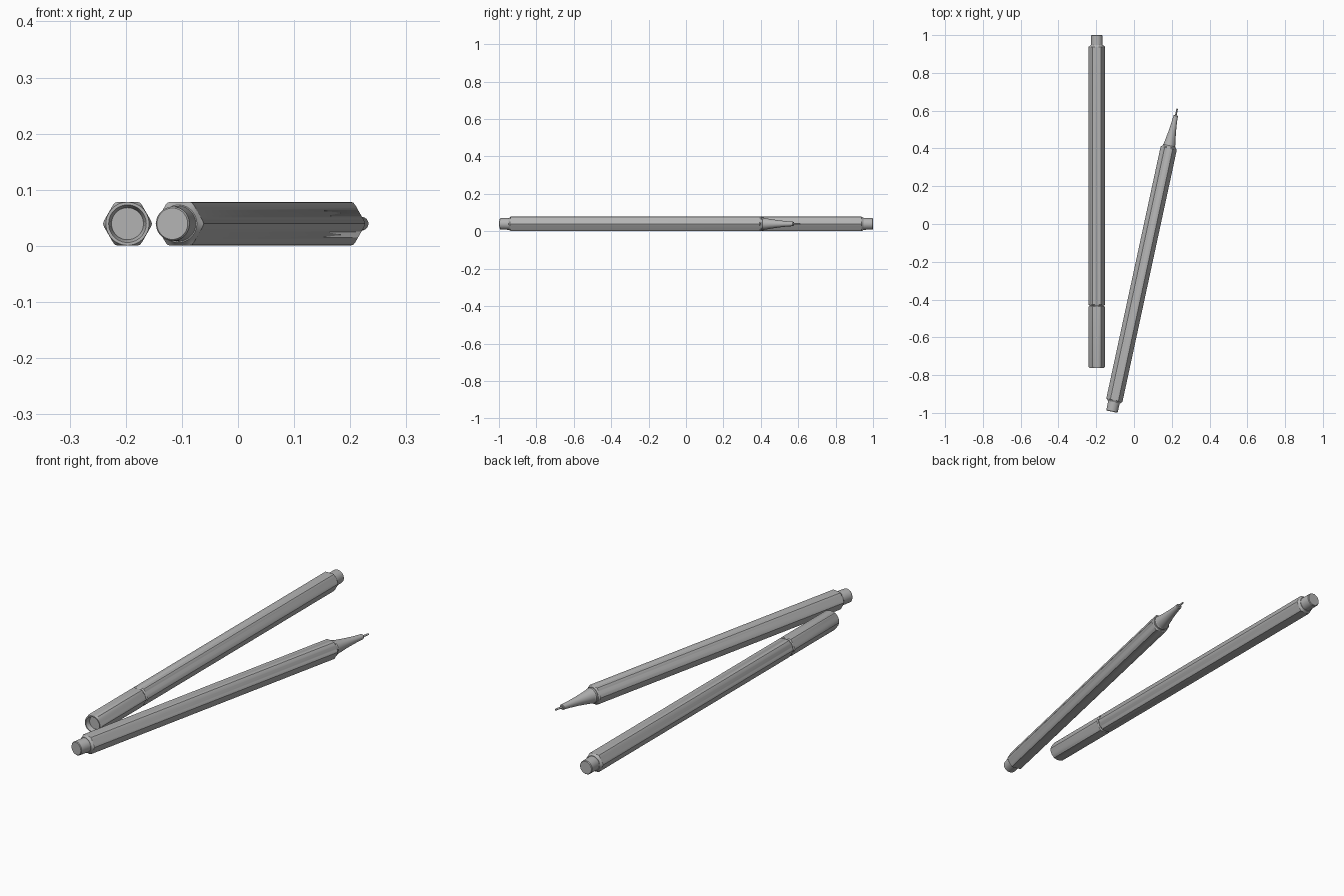
import bpy, bmesh, math
from mathutils import Matrix

if "Cube" in bpy.data.objects:
    bpy.data.objects.remove(bpy.data.objects["Cube"])

grey = bpy.data.materials.new("pen grey")
grey.diffuse_color = (0.45, 0.45, 0.45, 1)
grey.use_nodes = True
grey.node_tree.nodes["Principled BSDF"].inputs["Base Color"].default_value = grey.diffuse_color

SEG = 48
APOTHEM, CORNER = 0.039, 0.0437   # hexagon flat distance and rounded corner radius
CENTRE_Z = 0.0395


def hex_radius(a):
    """Radius of the hexagonal barrel at angle a, with softened corners."""
    off = (a % (math.pi / 3)) - math.pi / 6
    return min(APOTHEM / math.cos(off), CORNER)


def loft(name, sections, matrix):
    """Sections along local y: (y, round radius) or (y, radius limit, 'hex')."""
    bm = bmesh.new()
    rings = []
    for sec in sections:
        ring = []
        for i in range(SEG):
            a = 2 * math.pi * i / SEG
            r = min(hex_radius(a), sec[1]) if len(sec) == 3 else sec[1]
            ring.append(bm.verts.new((r * math.cos(a), sec[0], r * math.sin(a))))
        rings.append(ring)
    for lo, hi in zip(rings, rings[1:]):
        for i in range(SEG):
            j = (i + 1) % SEG
            bm.faces.new((lo[i], lo[j], hi[j], hi[i]))
    bm.faces.new(rings[0])
    bm.faces.new(rings[-1])
    bmesh.ops.recalc_face_normals(bm, faces=bm.faces)
    mesh = bpy.data.meshes.new(name)
    bm.to_mesh(mesh)
    bm.free()
    mesh.materials.append(grey)
    obj = bpy.data.objects.new(name, mesh)
    bpy.context.collection.objects.link(obj)
    obj.matrix_world = matrix
    bpy.ops.object.select_all(action='DESELECT')
    obj.select_set(True)
    bpy.context.view_layer.objects.active = obj
    bpy.ops.object.shade_smooth_by_angle(angle=math.radians(25))
    return obj


def barrel_and_plug(prefix, matrix):
    # round plug in the back end
    loft(prefix + "_end_plug", [(0, 0.028), (0.003, 0.0305), (0.05, 0.0315), (0.065, 0.0315)], matrix)
    # hexagonal barrel, chamfered to round at both ends
    loft(prefix + "_barrel", [
        (0.052, 0.0335), (0.056, 0.036), (0.062, 1, 'hex'),
        (1.427, 1, 'hex'), (1.433, 0.0365)], matrix)


# closed pen: plug at the back, cap at the front
closed = Matrix.Translation((-0.197, 1.0, CENTRE_Z)) @ Matrix.Rotation(math.pi, 4, 'Z')
barrel_and_plug("closed_pen", closed)
loft("closed_pen_neck", [(1.425, 0.036), (1.445, 0.036)], closed)
loft("closed_pen_cap", [
    (1.434, 0.037), (1.438, 1, 'hex'), (1.755, 1, 'hex'), (1.762, 0.0385, 'hex'),
    (1.762, 0.0335), (1.756, 0.031), (1.742, 0.0285)], closed)

# open pen: lying at an angle, writing tip showing
opened = Matrix.Translation((-0.117, -0.9935, CENTRE_Z)) @ Matrix.Rotation(math.radians(-12.17), 4, 'Z')
barrel_and_plug("open_pen", opened)
loft("open_pen_grip_cone", [
    (1.425, 0.034), (1.441, 0.034), (1.444, 0.0315), (1.48, 0.0255), (1.52, 0.0195),
    (1.56, 0.015), (1.59, 0.0125), (1.602, 0.012), (1.605, 0.0095)], opened)
loft("open_pen_needle", [(1.60, 0.0045), (1.638, 0.004), (1.641, 0.0025)], opened)
